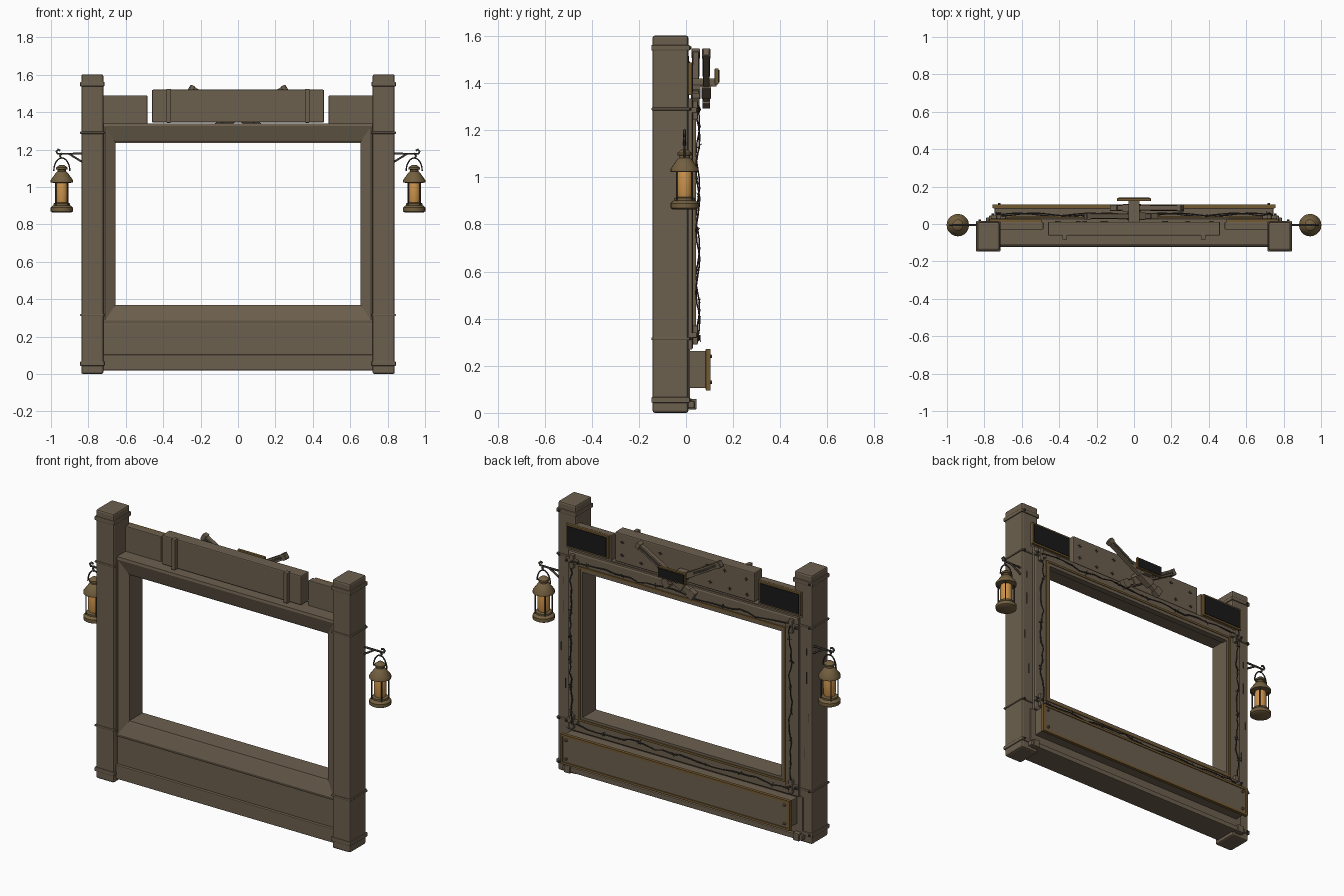
import bpy, bmesh, math, random
from mathutils import Matrix, Vector

if "Cube" in bpy.data.objects:
    bpy.data.objects.remove(bpy.data.objects["Cube"])

random.seed(4)


def mat(name, c):
    m = bpy.data.materials.new(name)
    m.diffuse_color = (*c, 1)
    m.use_nodes = True
    m.node_tree.nodes["Principled BSDF"].inputs["Base Color"].default_value = m.diffuse_color
    return m


WOOD = mat("weathered_wood", (0.15, 0.115, 0.076))
GOLD = mat("aged_brass", (0.17, 0.10, 0.03))
LAMP = mat("lantern_metal", (0.17, 0.115, 0.05))
GLOW = mat("amber_glass", (0.60, 0.29, 0.07))
IRON = mat("dark_iron", (0.05, 0.042, 0.034))
BLACK = mat("black_panel", (0.010, 0.010, 0.011))


def finish(name, bm, m, bevel=0.0, smooth=False):
    bmesh.ops.recalc_face_normals(bm, faces=bm.faces)
    me = bpy.data.meshes.new(name)
    bm.to_mesh(me)
    bm.free()
    me.materials.append(m)
    ob = bpy.data.objects.new(name, me)
    bpy.context.collection.objects.link(ob)
    if bevel:
        b = ob.modifiers.new("bevel", 'BEVEL')
        b.width, b.segments = bevel, 2
    if smooth:
        bpy.ops.object.select_all(action='DESELECT')
        ob.select_set(True)
        bpy.context.view_layer.objects.active = ob
        bpy.ops.object.shade_smooth_by_angle(angle=math.radians(40))
    return ob


def box(name, x, y, z, m=WOOD, bevel=0.004, tilt=0.0):
    """Box from (min, max) ranges, tilted about its own y axis."""
    bm = bmesh.new()
    bmesh.ops.create_cube(bm, size=1)
    size = [abs(r[1] - r[0]) for r in (x, y, z)]
    mid = Vector([(r[0] + r[1]) / 2 for r in (x, y, z)])
    bm.transform(Matrix.Translation(mid) @ Matrix.Rotation(tilt, 4, 'Y') @ Matrix.Diagonal((*size, 1)))
    return finish(name, bm, m, bevel)


def picture_frame(name, hx, z0, z1, wx, wz, profile, m=WOOD):
    """Sweep a closed (inset 0..1, y) profile round a mitred rectangle."""
    bm = bmesh.new()
    rings = []
    for t, y in profile:
        x, a, b = hx - wx * t, z0 + wz * t, z1 - wz * t
        rings.append([bm.verts.new(p) for p in ((-x, y, a), (x, y, a), (x, y, b), (-x, y, b))])
    for i, r in enumerate(rings):
        q = rings[(i + 1) % len(rings)]
        for k in range(4):
            bm.faces.new((r[k], r[(k + 1) % 4], q[(k + 1) % 4], q[k]))
    return finish(name, bm, m)


def lathe(name, center, profile, m, n=20):
    bm = bmesh.new()
    rings = [[bm.verts.new((center[0] + r * math.cos(k * math.tau / n),
                            center[1] + r * math.sin(k * math.tau / n), z)) for k in range(n)]
             for r, z in profile]
    for a, b in zip(rings, rings[1:]):
        for k in range(n):
            bm.faces.new((a[k], a[(k + 1) % n], b[(k + 1) % n], b[k]))
    bm.faces.new(rings[0])
    bm.faces.new(rings[-1])
    return finish(name, bm, m, smooth=True)


def tube(name, paths, r, m):
    cu = bpy.data.curves.new(name, 'CURVE')
    cu.dimensions, cu.bevel_depth, cu.bevel_resolution, cu.use_fill_caps = '3D', r, 1, True
    for pts in paths:
        s = cu.splines.new('POLY')
        s.points.add(len(pts) - 1)
        for p, q in zip(s.points, pts):
            p.co = (*q, 1)
    cu.materials.append(m)
    ob = bpy.data.objects.new(name, cu)
    bpy.context.collection.objects.link(ob)
    bpy.ops.object.select_all(action='DESELECT')
    ob.select_set(True)
    bpy.context.view_layer.objects.active = ob
    bpy.ops.object.convert(target='MESH')


def studs(name, spots, y, r=0.007, depth=0.008, m=GOLD):
    bm = bmesh.new()
    for x, z in spots:
        bmesh.ops.create_cone(bm, cap_ends=True, segments=8, radius1=r, radius2=r * 0.7, depth=depth,
                              matrix=Matrix.Translation((x, y + depth / 2, z)) @ Matrix.Rotation(-math.pi / 2, 4, 'X'))
    finish(name, bm, m)


# main opening frame, sloped front and deep jamb, plus stepped back trim
picture_frame("opening_frame", 0.722, 0.27, 1.34, 0.067, 0.10,
              [(0, 0.012), (0, -0.112), (0.15, -0.115), (0.9, -0.092), (1, -0.088), (1, 0.012)])
picture_frame("back_trim", 0.76, 0.27, 1.335, 0.105, 0.10,
              [(0, 0.0), (0, 0.026), (0.08, 0.03), (0.8, 0.03), (0.8, 0.038), (1, 0.038), (1, 0.0)])
picture_frame("back_trim_bead", 0.682, 0.344, 1.266, 0.012, 0.012,
              [(0, 0.036), (0, 0.042), (1, 0.042), (1, 0.036)], GOLD)

# lower boards and back ledge
box("lower_panel", (-0.725, 0.725), (-0.105, 0.012), (0.10, 0.27))
box("bottom_board", (-0.725, 0.725), (-0.122, 0.012), (0.02, 0.103))
box("back_ledge", (-0.79, 0.79), (0.0, 0.036), (0.02, 0.05))
box("back_lower_panel", (-0.78, 0.78), (0.0, 0.018), (0.05, 0.27))

# raised planter-like box on the back with brass edging
box("back_box", (-0.745, 0.745), (0.01, 0.085), (0.105, 0.263))
box("back_box_plate", (-0.752, 0.752), (0.083, 0.099), (0.098, 0.27), WOOD, 0.003)
picture_frame("back_box_edging", 0.756, 0.095, 0.272, 0.013, 0.013,
              [(0, 0.085), (0, 0.104), (1, 0.104), (1, 0.085)], GOLD)
studs("back_box_studs", [(x, z) for x in (-0.72, 0.72) for z in (0.13, 0.24)], 0.099, 0.009, 0.012)

# sign board on top with straps and cross shaped nails
box("sign_board", (-0.46, 0.46), (-0.062, 0.012), (1.345, 1.52), WOOD, 0.006)
for s in (-1, 1):
    box("sign_strap", (s * 0.37 - 0.013, s * 0.37 + 0.013), (-0.084, -0.05), (1.343, 1.524))
for x in (-0.4, -0.28, 0.16, 0.3, 0.4, -0.16):
    for z in (1.385, 1.475):
        px, pz = x + random.uniform(-.02, .02), z + random.uniform(-.01, .01)
        box("sign_nail", (px - 0.012, px + 0.012), (0.01, 0.015), (pz - 0.002, pz + 0.002), IRON, 0)
        box("sign_nail", (px - 0.002, px + 0.002), (0.01, 0.017), (pz - 0.009, pz + 0.009), IRON, 0)

for s in (-1, 1):
    def sx(a, b):
        return tuple(sorted((s * a, s * b)))
    # posts with bands
    box("post", sx(0.72, 0.838), (-0.142, 0.01), (0, 1.602), WOOD, 0.01)
    for z, h in ((0.055, 0.012), (0.315, 0.006), (1.29, 0.006), (1.55, 0.012)):
        box("post_band", sx(0.714, 0.844), (-0.147, 0.016), (z - h, z + h), WOOD, 0.004)
        studs("band_studs", [(s * 0.825, z)], 0.014, 0.008, 0.01, IRON)
    # small dark cracks in the post backs
    for x, z, h in ((0.80, 0.95, 0.07), (0.815, 0.72, 0.05), (0.785, 0.5, 0.06), (0.80, 1.12, 0.04)):
        box("wood_crack", sx(x, x + 0.004), (0.009, 0.0115), (z, z + h), IRON, 0)
    # side boards with black panels on the back
    box("side_board", sx(0.485, 0.775), (-0.03, 0.012), (1.335, 1.49))
    box("side_panel_backing", sx(0.495, 0.772), (0.01, 0.026), (1.35, 1.488), GOLD, 0.002)
    box("side_panel", sx(0.505, 0.762), (0.024, 0.03), (1.36, 1.478), BLACK, 0)
    # corner clamps
    for z in (0.33, 1.285):
        box("corner_clamp", sx(0.685, 0.765), (0.025, 0.046), (z - 0.012, z + 0.012))
        box("corner_clamp", sx(0.71, 0.734), (0.025, 0.05), (z - 0.04, z + 0.04))
        studs("clamp_studs", [(s * 0.722, z), (s * 0.755, z)], 0.046, 0.008, 0.01, IRON)
    box("foot_clamp", sx(0.735, 0.775), (0.01, 0.045), (0.015, 0.06))

    # lantern bracket and hook
    L = s * 0.942
    ly = -0.006
    tube("bracket", [[(s * 0.835, ly, 1.178), (s * 0.965, ly, 1.178), (s * 0.972, ly, 1.19), (s * 0.962, ly, 1.2),
                      (s * 0.95, ly, 1.195)],
                     [(s * 0.835, ly, 1.135), (s * 0.905, ly, 1.178)],
                     [(L, ly, 1.182), (L + s * .01, ly, 1.165), (L, ly, 1.152)]], 0.006, IRON)
    tube("lantern_handle", [[(L + 0.043 * math.cos(a), ly, 1.085 + 0.07 * math.sin(a))
                             for a in [math.pi * k / 12 for k in range(13)]]], 0.004, IRON)
    # lantern
    lathe("lantern_base", (L, ly), [(0.05, 0.864), (0.06, 0.87), (0.06, 0.89), (0.052, 0.898), (0.045, 0.902),
                                    (0.045, 0.912), (0.03, 0.916)], LAMP)
    lathe("lantern_glass", (L, ly), [(0.028, 0.91), (0.034, 0.93), (0.034, 1.01), (0.028, 1.035)], GLOW)
    lathe("lantern_roof", (L, ly), [(0.045, 1.022), (0.06, 1.024), (0.06, 1.036), (0.03, 1.078), (0.022, 1.083),
                                    (0.022, 1.092), (0.03, 1.094), (0.03, 1.104), (0.012, 1.118)], LAMP)
    tube("lantern_rods", [[(L + 0.046 * math.cos(a), ly + 0.046 * math.sin(a), 0.9),
                           (L + 0.046 * math.cos(a), ly + 0.046 * math.sin(a), 1.03)]
                          for a in [math.pi / 4 + k * math.pi / 2 for k in range(4)]], 0.004, IRON)

# crossed bars behind the sign, with grips at the lower ends
for s, y in ((1, 0.086), (-1, 0.042)):
    t = s * math.radians(-30)
    cx, cz = s * 0.075, 1.425

    def part(name, along, half, thick, w, m=WOOD):
        x, z = cx + s * along * math.cos(t), cz + along * math.sin(abs(t))
        box(name, (x - half, x + half), (y - thick, y + thick), (z - w, z + w), m, 0.003, t)
    part("crossed_bar", 0, 0.215, 0.013, 0.016)
    part("bar_core", 0.11, 0.095, 0.016, 0.006, IRON)
    part("bar_block", -0.10, 0.045, 0.02, 0.024)
    part("bar_grip", -0.20, 0.022, 0.016, 0.026)
    part("bar_muzzle", 0.20, 0.012, 0.018, 0.019)

# small plaque in front of the crossing
box("plaque_mount", (-0.03, 0.03), (0.01, 0.13), (1.385, 1.42))
box("plaque", (-0.09, 0.09), (0.122, 0.138), (1.395, 1.462), GOLD, 0.002)
box("plaque_face", (-0.082, 0.082), (0.136, 0.142), (1.402, 1.455), BLACK, 0)


# barbed wire round the back of the frame
def wire(a, b, n=26):
    pts, barbs = [], []
    a, b = Vector(a), Vector(b)
    for k in range(n + 1):
        p = a.lerp(b, k / n) + Vector((random.uniform(-.008, .008), 0.008 * math.sin(k * 0.9),
                                       random.uniform(-.008, .008)))
        pts.append(p)
        if k % 4 == 2:
            for _ in range(2):
                d = Vector((random.uniform(-1, 1), random.uniform(-.4, .4), random.uniform(-1, 1))).normalized() * 0.014
                barbs.append([p - d, p + d])
    return pts, barbs


C = [(-0.722, 0.05, 0.32), (0.722, 0.05, 0.32), (0.722, 0.05, 1.29), (-0.722, 0.05, 1.29)]
runs = [wire(C[k], C[(k + 1) % 4]) for k in range(4)]
tube("barbed_wire", [r[0] for r in runs], 0.0035, IRON)
tube("wire_barbs", [b for r in runs for b in r[1]], 0.002, IRON)
